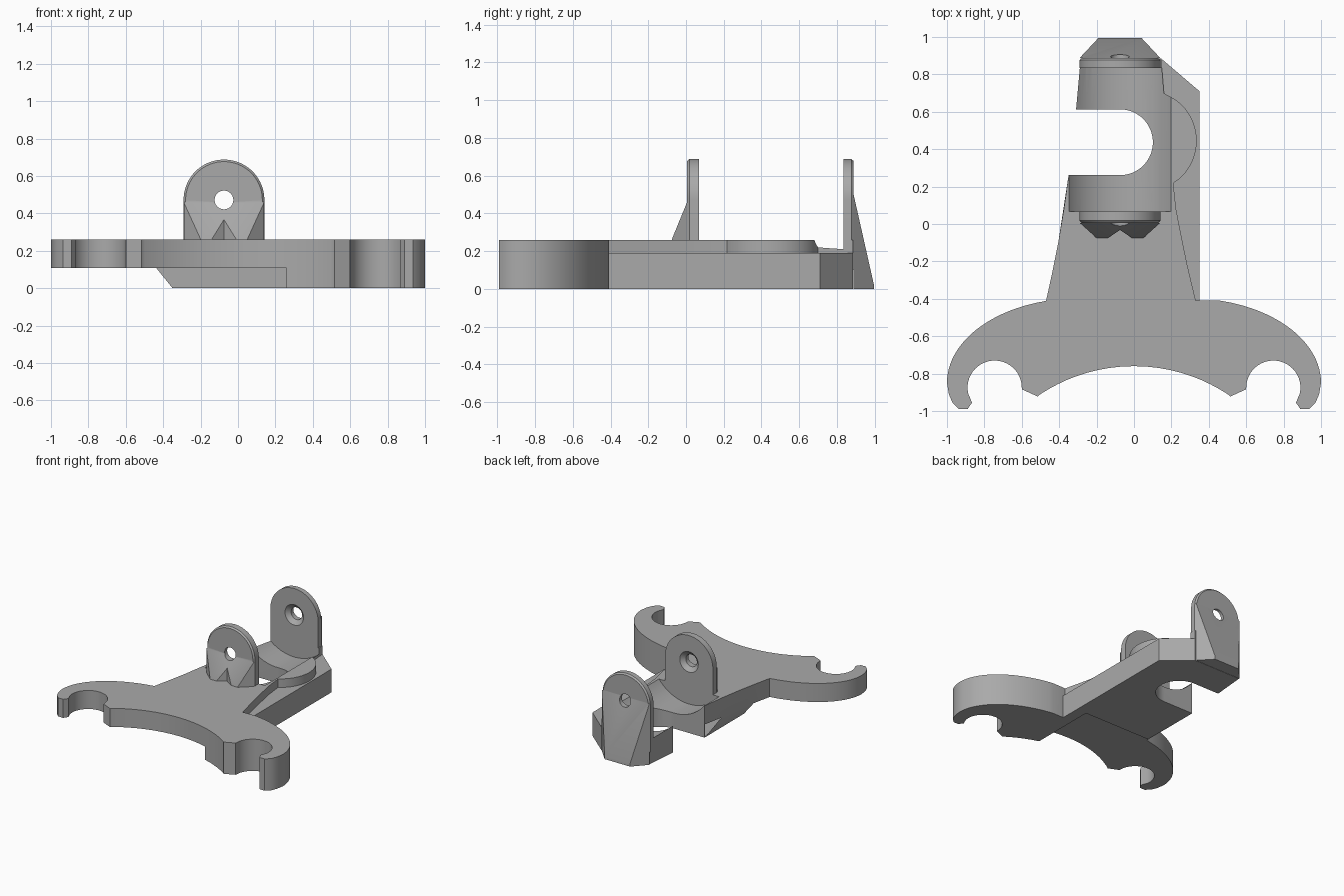
import bpy, bmesh
from math import cos, sin, pi, radians, sqrt

if "Cube" in bpy.data.objects:
    bpy.data.objects.remove(bpy.data.objects["Cube"])

grey = bpy.data.materials.new("plain grey")
grey.use_nodes = True
COLOUR = (0.4, 0.4, 0.4, 1)
grey.diffuse_color = COLOUR
grey.node_tree.nodes["Principled BSDF"].inputs["Base Color"].default_value = COLOUR

CX, PIN_Z = -0.075, 0.472      # pin axis shared by both lugs
TOP = 0.26                     # top of the plate


def loft(name, rings):
    """Closed solid through rings of matching points."""
    bm = bmesh.new()
    loops = [[bm.verts.new(p) for p in ring] for ring in rings]
    n = len(loops[0])
    for a, b in zip(loops, loops[1:]):
        for i in range(n):
            j = (i + 1) % n
            bm.faces.new((a[i], a[j], b[j], b[i]))
    bm.faces.new(loops[0])
    bm.faces.new(loops[-1])
    bmesh.ops.recalc_face_normals(bm, faces=bm.faces)
    mesh = bpy.data.meshes.new(name)
    bm.to_mesh(mesh)
    bm.free()
    mesh.materials.append(grey)
    obj = bpy.data.objects.new(name, mesh)
    bpy.context.collection.objects.link(obj)
    return obj


def prism(name, pts, z0, z1):
    return loft(name, [[(x, y, z) for x, y in pts] for z in (z0, z1)])


def arc(cx, cy, rx, ry, a0, a1, n):
    steps = [radians(a0 + (a1 - a0) * i / n) for i in range(n + 1)]
    return [(cx + rx * cos(a), cy + ry * sin(a)) for a in steps]


def circle_y(r, y):
    return [(x, y, z) for x, z in arc(CX, PIN_Z, r, r, 0, 357.5, 63)]


def combine(target, tool, operation):
    """Boolean the tool into the target, then discard the tool."""
    mod = target.modifiers.new("combine", "BOOLEAN")
    mod.operation, mod.object, mod.solver = operation, tool, "EXACT"
    bpy.context.view_layer.objects.active = target
    bpy.ops.object.modifier_apply(modifier=mod.name)
    bpy.data.objects.remove(tool)


# Clip arm on +x, from the stem round the tip to the front arch
arm = arc(0.3, -0.85, 0.7, 0.452, 78, 0, 24)
arm += [(0.99, -0.91), (0.97, -0.957), (0.935, -0.99), (0.89, -0.99), (0.866, -0.955)]
arm += arc(0.745, -0.875, 0.145, 0.145, -12, 180, 24)
arm += [(0.598, -0.885), (0.515, -0.922)]
arch_r = 0.909
arch = [(x, -0.76 - arch_r + sqrt(arch_r ** 2 - x * x))
        for x in [0.515 * cos(pi * i / 24) for i in range(1, 24)]]
left_arm = [(-x, y) for x, y in reversed(arm)]

# Plate outline with the stem and the rounded side shelf
right_side = [(0.16, 0.7)] + arc(0.085, 0.445, 0.25, 0.262, 68, -60, 24)
right_side += [(0.225, 0.08), (0.25, -0.05), (0.285, -0.22), (0.33, -0.41)]
left_side = [(-0.47, -0.41), (-0.435, -0.25), (-0.405, -0.1), (-0.375, 0.08),
             (-0.35, 0.26), (-0.31, 0.61), (-0.285, 0.885), (0.145, 0.885)]
outline = right_side + [p for p in arm if p[0] > 0.4] + arch
outline += [p for p in left_arm if p[0] < -0.48] + left_side
body = prism("bracket_body", outline, 0, TOP)

# Lower side ledge along the stem
ledge = [(0.0, -0.5), (0.33, -0.44), (0.35, -0.415), (0.35, 0.71), (0.145, 0.885), (0.0, 0.885)]
combine(body, prism("side_ledge", ledge, 0, 0.19), "UNION")

# Raised underside of the front and one arm
under = [(-2, -2), (0.26, -2), (0.26, -0.25), (-2, -0.25)]
combine(body, prism("underside_cut", under, -1, 0.108), "DIFFERENCE")

# Tapered lower edge of the stem
taper = [[(x, y, -0.01), (x2, y, 0.108), (-0.7, y, 0.108), (-0.7, y, -0.01)]
         for y, x, x2 in ((-0.27, -0.345, -0.44), (0.26, -0.351, -0.351))]
combine(body, loft("taper_cut", taper), "DIFFERENCE")

# Round side opening
opening = arc(-0.075, 0.437, 0.176, 0.176, -90, 90, 32) + [(-1, 0.613), (-1, 0.261)]
combine(body, prism("opening_cut", opening, -1, 1), "DIFFERENCE")

# Curved trough between the lugs
trough = loft("trough_cut", [circle_y(0.345, 0.068), circle_y(0.345, 0.835)])
combine(body, trough, "DIFFERENCE")


def lug_ring(y, r, base):
    pts = [(CX + r, base)] + arc(CX, PIN_Z, r, r, 0, 180, 40) + [(CX - r, base)]
    return [(x, y, z) for x, z in pts]


def add_lug(label, inner, outer, base, foot, foot_z, slope_top, slope_end):
    """Round lug with a sloping gusset outside and a countersunk pin hole."""
    way = 1 if outer > inner else -1
    edge = outer - way * 0.012
    lug = loft(label + "_lug", [lug_ring(inner, 0.216, base), lug_ring(edge, 0.216, base),
                                lug_ring(outer, 0.205, base)])
    tip = foot_z[1]
    reach = slope_end - outer
    top = [(x, y, tip + (slope_top - tip) * (slope_end - y) / reach) for x, y in foot]
    bottom = [(x, y, foot_z[0]) for x, y in foot]
    combine(lug, loft("gusset", [bottom, top]), "UNION")
    hole = loft("pin_hole", [circle_y(0.086, inner - way * 0.002),
                             circle_y(0.05, inner + way * 0.03),
                             circle_y(0.05, outer + way * 0.2)])
    combine(lug, hole, "DIFFERENCE")
    combine(body, lug, "UNION")


# Front lug with its notched gusset
front_foot = [(-0.29, 0.006), (-0.2, -0.075), (-0.14, -0.075), (-0.075, -0.032),
              (-0.01, -0.075), (0.05, -0.075), (0.14, 0.006)]
add_lug("front", 0.068, 0.006, 0.2, front_foot, (0.22, TOP), 0.46, -0.076)

# Back lug with its tall plain gusset
back_foot = [(0.14, 0.888), (0.04, 0.995), (-0.19, 0.995), (-0.29, 0.888)]
add_lug("back", 0.835, 0.888, 0.1, back_foot, (0.0, 0.02), 0.5, 0.996)

# Smooth curved walls, keep edges sharp
bpy.ops.object.select_all(action="DESELECT")
body.select_set(True)
bpy.context.view_layer.objects.active = body
bpy.ops.object.shade_smooth_by_angle(angle=radians(30))
